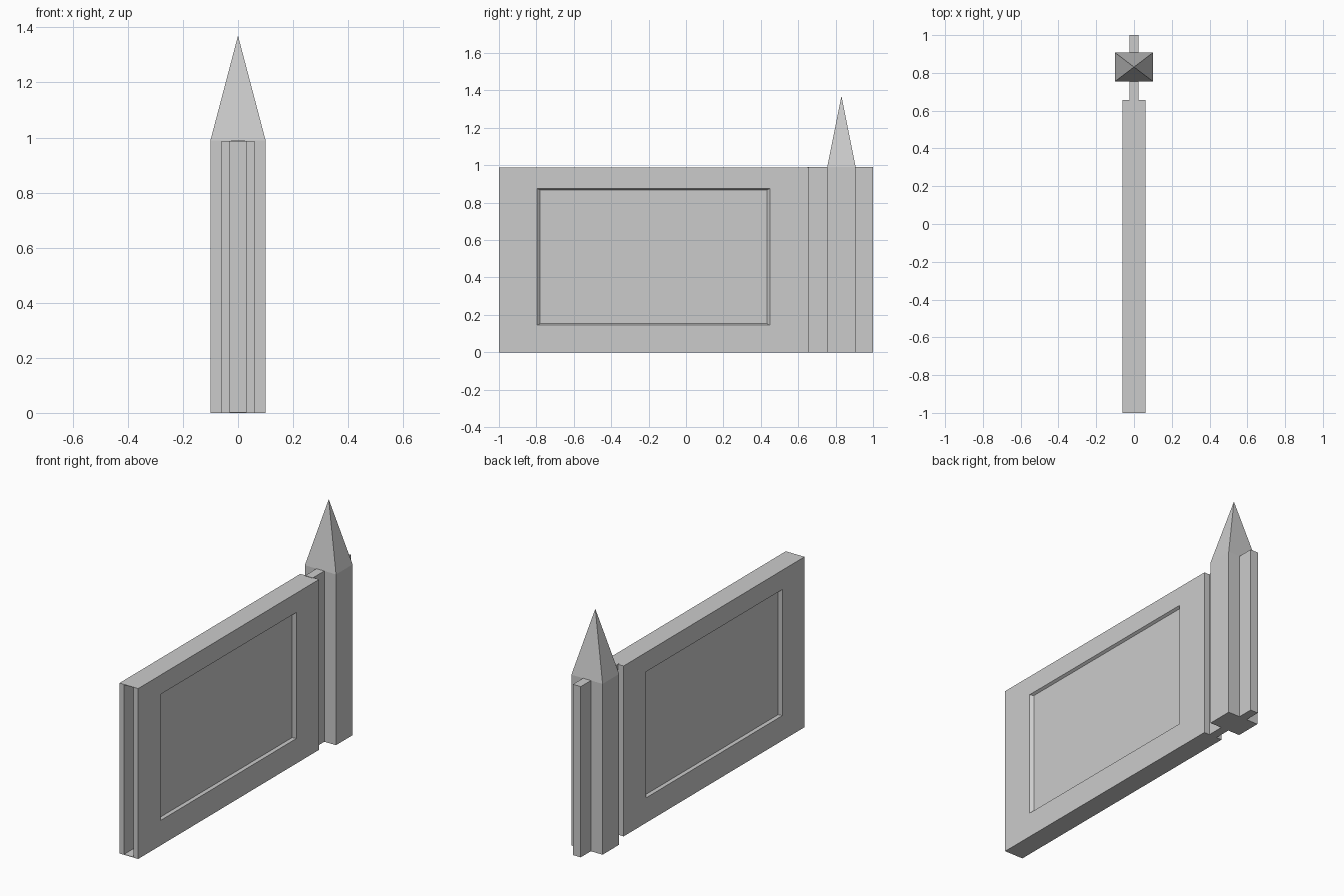
import bpy

cube = bpy.data.objects.get("Cube")
if cube:
    bpy.data.objects.remove(cube, do_unlink=True)

stone = bpy.data.materials.new("light_grey_concrete")
stone.use_nodes = True
GREY = (0.6, 0.6, 0.6, 1)
stone.diffuse_color = GREY
stone.node_tree.nodes["Principled BSDF"].inputs["Base Color"].default_value = GREY


def add_mesh(name, verts, faces):
    mesh = bpy.data.meshes.new(name)
    mesh.from_pydata(verts, [], faces)
    mesh.materials.append(stone)
    obj = bpy.data.objects.new(name, mesh)
    bpy.context.collection.objects.link(obj)
    return obj


def box(name, half_width, y0, y1, z0, z1):
    ring = [(-half_width, y0), (half_width, y0), (half_width, y1), (-half_width, y1)]
    verts = [(x, y, z) for z in (z0, z1) for x, y in ring]
    sides = [(i, (i + 1) % 4, (i + 1) % 4 + 4, i + 4) for i in range(4)]
    return add_mesh(name, verts, [(3, 2, 1, 0), (4, 5, 6, 7)] + sides)


def cut(target, cutter):
    cutter.hide_render = True
    mod = target.modifiers.new("cut", 'BOOLEAN')
    mod.operation = 'DIFFERENCE'
    mod.solver = 'EXACT'
    mod.object = cutter
    bpy.context.view_layer.objects.active = target
    bpy.ops.object.modifier_apply(modifier=mod.name)
    bpy.data.objects.remove(cutter, do_unlink=True)


HEIGHT = 0.99
HALF = 0.06      # half thickness of the wall panel
DEPTH = 0.015    # depth of the recessed fields

# Wall panel
panel = box("wall_panel", HALF, -1, 0.657, 0, HEIGHT - 0.002)

# Groove in the front end, closed at top and bottom by thin skins
cut(panel, box("groove_cutter", 0.03, -1.1, -0.9, 0.003, HEIGHT - 0.005))

# Recessed field with sloping borders on both broad sides
for side in (1, -1):
    cutter = box("recess_cutter", DEPTH, -0.78, 0.432, 0.153, 0.868)
    for v in cutter.data.vertices:
        if v.co.x * side > 0:
            v.co.y += -0.034 if v.co.y < 0 else 0.036
            v.co.z += -0.016 if v.co.z < 0.5 else 0.016
        v.co.x += side * HALF
    cut(panel, cutter)

# Post with connecting neck and tongue
box("post_shaft", 0.1, 0.755, 0.907, 0, HEIGHT)
box("connecting_neck", 0.025, 0.65, 0.757, 0, HEIGHT)
box("post_tongue", 0.025, 0.905, 1, 0, HEIGHT)

# Pointed cap on the post
cap = [(-0.1, 0.755, HEIGHT), (0.1, 0.755, HEIGHT),
       (0.1, 0.907, HEIGHT), (-0.1, 0.907, HEIGHT), (0, 0.831, 1.37)]
add_mesh("post_spire", cap,
         [(3, 2, 1, 0)] + [(i, (i + 1) % 4, 4) for i in range(4)])
